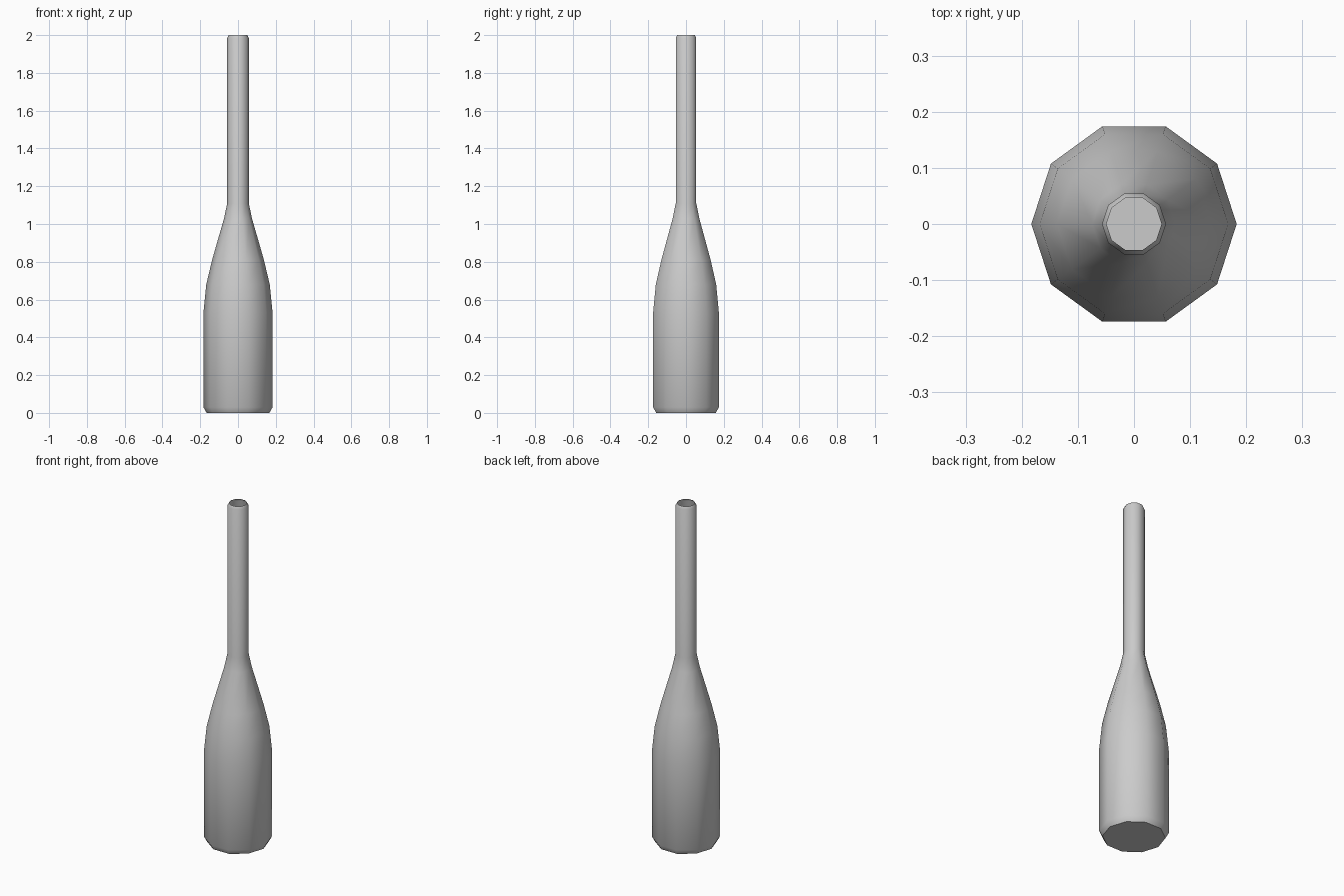
import bpy, bmesh, math

cube = bpy.data.objects.get("Cube")
if cube:
    bpy.data.objects.remove(cube, do_unlink=True)

SIDES = 10

# Single plain grey
grey = bpy.data.materials.new("plain_grey")
grey.use_nodes = True
colour = (0.6, 0.6, 0.6, 1)
grey.diffuse_color = colour
grey.node_tree.nodes["Principled BSDF"].inputs["Base Color"].default_value = colour

# Bottle outline as (radius, height): base, body, shoulder, neck, open rim
profile = [(0.166, 0), (0.183, 0.03), (0.183, 0.53), (0.168, 0.68),
           (0.137, 0.81), (0.074, 1.03), (0.057, 1.11),
           (0.057, 1.985), (0.049, 2.0)]

bm = bmesh.new()
rings = []
for radius, z in profile:
    angles = [math.tau * i / SIDES for i in range(SIDES)]
    rings.append([bm.verts.new((radius * math.cos(a), radius * math.sin(a), z))
                  for a in angles])

# Walls between neighbouring rings, then the flat base; the mouth stays open
for low, high in zip(rings, rings[1:]):
    for i in range(SIDES):
        j = (i + 1) % SIDES
        bm.faces.new((low[i], low[j], high[j], high[i]))
bm.faces.new(rings[0][::-1])

mesh = bpy.data.meshes.new("bottle")
bm.to_mesh(mesh)
bm.free()
mesh.materials.append(grey)
bottle = bpy.data.objects.new("bottle", mesh)
bpy.context.collection.objects.link(bottle)

# Smooth walls with a crisp base edge
bpy.ops.object.select_all(action="DESELECT")
bottle.select_set(True)
bpy.context.view_layer.objects.active = bottle
bpy.ops.object.shade_smooth_by_angle(angle=math.radians(50))
